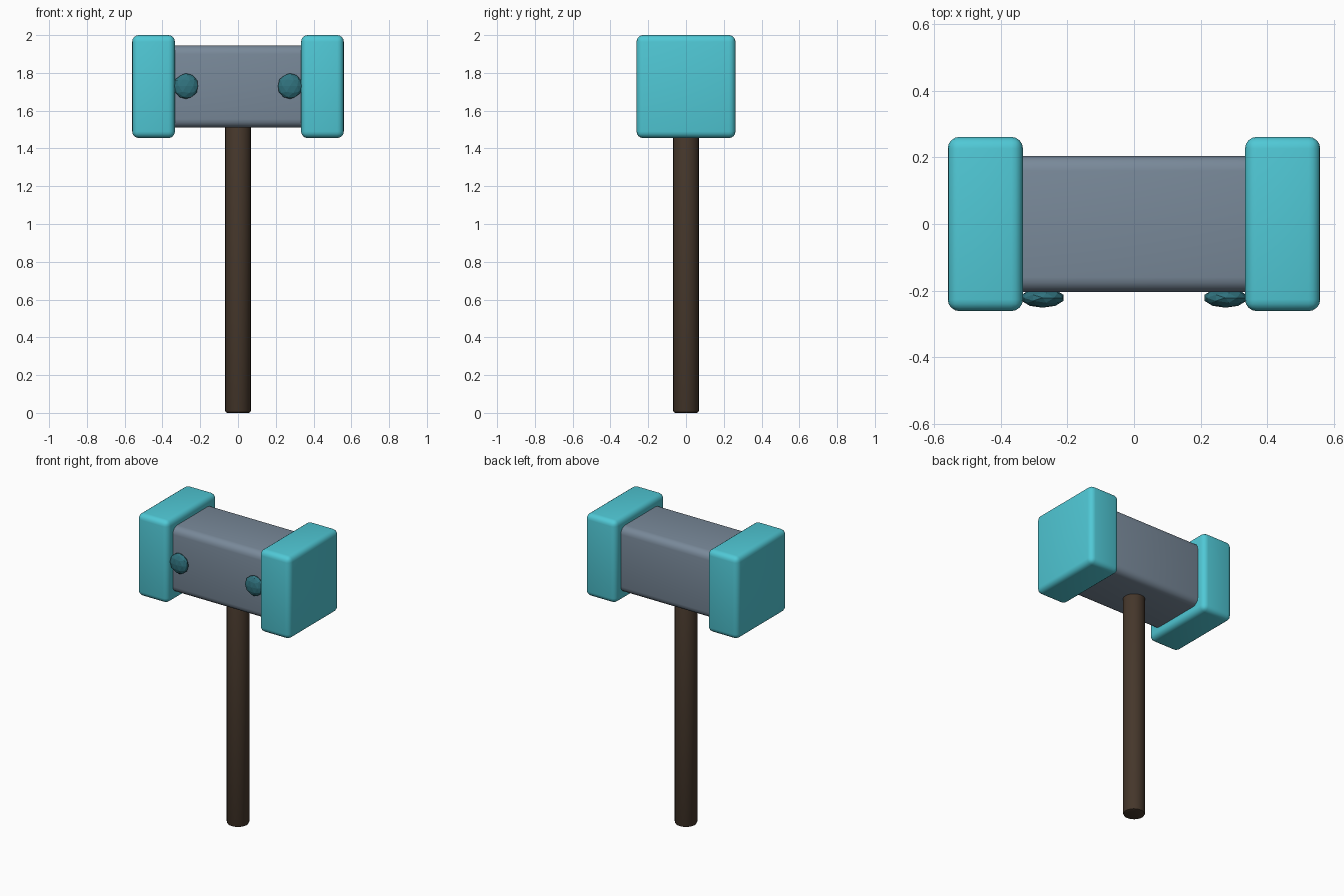
import bpy
import math

if "Cube" in bpy.data.objects:
    bpy.data.objects.remove(bpy.data.objects["Cube"])


def paint(obj, name, color):
    mat = bpy.data.materials.get(name) or bpy.data.materials.new(name)
    mat.diffuse_color = (*color, 1)
    mat.use_nodes = True
    mat.node_tree.nodes["Principled BSDF"].inputs["Base Color"].default_value = mat.diffuse_color
    obj.data.materials.append(mat)


def bevel(obj, width, segments):
    mod = obj.modifiers.new("rounded_edges", 'BEVEL')
    mod.width = width
    mod.segments = segments
    mod.limit_method = 'ANGLE'
    mod.angle_limit = math.radians(40)
    bpy.ops.object.modifier_apply(modifier=mod.name)
    bpy.ops.object.shade_smooth_by_angle(angle=math.radians(40))


def rounded_box(name, center, size, width):
    bpy.ops.mesh.primitive_cube_add(size=1, location=center)
    obj = bpy.context.object
    obj.name = name
    obj.scale = size
    bpy.ops.object.transform_apply(location=False, rotation=False, scale=True)
    bevel(obj, width, 4)
    return obj


TEAL = (0.08, 0.58, 0.67)
DARK_TEAL = (0.03, 0.17, 0.21)
STEEL = (0.19, 0.25, 0.32)
WOOD = (0.06, 0.038, 0.024)

# Head block, its ends buried in the caps
head = rounded_box("head_block", (0, 0, 1.7275), (0.80, 0.41, 0.435), 0.045)
paint(head, "steel", STEEL)

# Striking caps and front rivets, one of each per side
for side, sx in (("left", -1), ("right", 1)):
    cap = rounded_box(f"{side}_cap", (sx * 0.447, 0, 1.7275),
                      (0.226, 0.524, 0.545), 0.035)
    paint(cap, "teal", TEAL)

    bpy.ops.mesh.primitive_ico_sphere_add(
        subdivisions=2, radius=0.066, location=(sx * 0.275, -0.222, 1.73))
    rivet = bpy.context.object
    rivet.name = f"{side}_rivet"
    rivet.scale = (1, 0.45, 1.03)
    paint(rivet, "dark_teal", DARK_TEAL)

# Handle
bpy.ops.mesh.primitive_cylinder_add(vertices=24, radius=0.068, depth=1.56,
                                    location=(0, 0, 0.78))
handle = bpy.context.object
handle.name = "handle"
bevel(handle, 0.012, 2)
paint(handle, "wood", WOOD)
